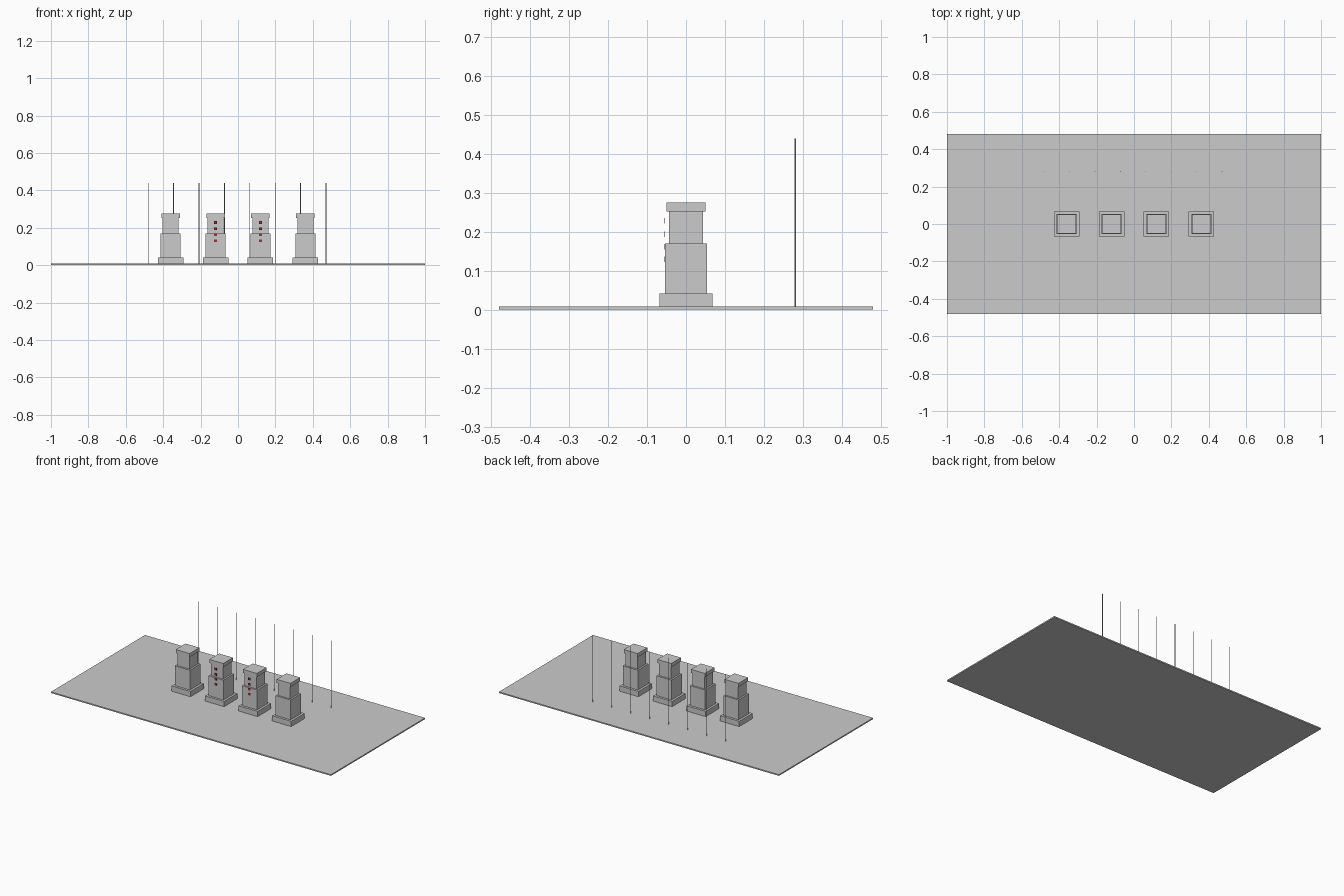
import bpy

if "Cube" in bpy.data.objects:
    bpy.data.objects.remove(bpy.data.objects["Cube"])


def box(name, x, y, z0, z1, sx, sy, mat=None):
    bpy.ops.mesh.primitive_cube_add(size=1, location=(x, y, (z0 + z1) / 2))
    ob = bpy.context.object
    ob.name = name
    ob.scale = (sx, sy, z1 - z0)
    bpy.ops.object.transform_apply(location=False, rotation=False, scale=True)
    if mat:
        ob.data.materials.append(mat)
    return ob


red = bpy.data.materials.new("dark_red")
red.diffuse_color = (0.35, 0.03, 0.03, 1)
red.use_nodes = True
red.node_tree.nodes["Principled BSDF"].inputs["Base Color"].default_value = red.diffuse_color

# Plaza slab
box("plaza_slab", 0, 0, 0, 0.008, 2.0, 0.96)

# Four stepped pillars: (part, bottom, top, width)
tiers = [("plinth", 0.0, 0.042, 0.136),
         ("lower_shaft", 0.042, 0.17, 0.107),
         ("upper_shaft", 0.17, 0.252, 0.086),
         ("cap", 0.252, 0.275, 0.099)]
for i, x in enumerate((-0.36, -0.12, 0.12, 0.36)):
    for part, z0, z1, w in tiers:
        box(f"pillar_{i}_{part}", x, 0, z0, z1, w, w)

# Column of small red plaques on the two middle pillars
for x in (-0.12, 0.12):
    for j, z in enumerate((0.228, 0.194, 0.162, 0.130)):
        box(f"plaque_{j}", x, -0.056, z - 0.007, z + 0.007, 0.015, 0.002, red)

# Row of thin flagpoles behind the pillars
for i in range(8):
    bpy.ops.mesh.primitive_cylinder_add(
        vertices=12, radius=0.002, depth=0.432,
        location=(-0.48 + i * 0.1358, 0.28, 0.224))
    pole = bpy.context.object
    pole.name = f"flagpole_{i}"
    bpy.ops.object.shade_smooth_by_angle()
